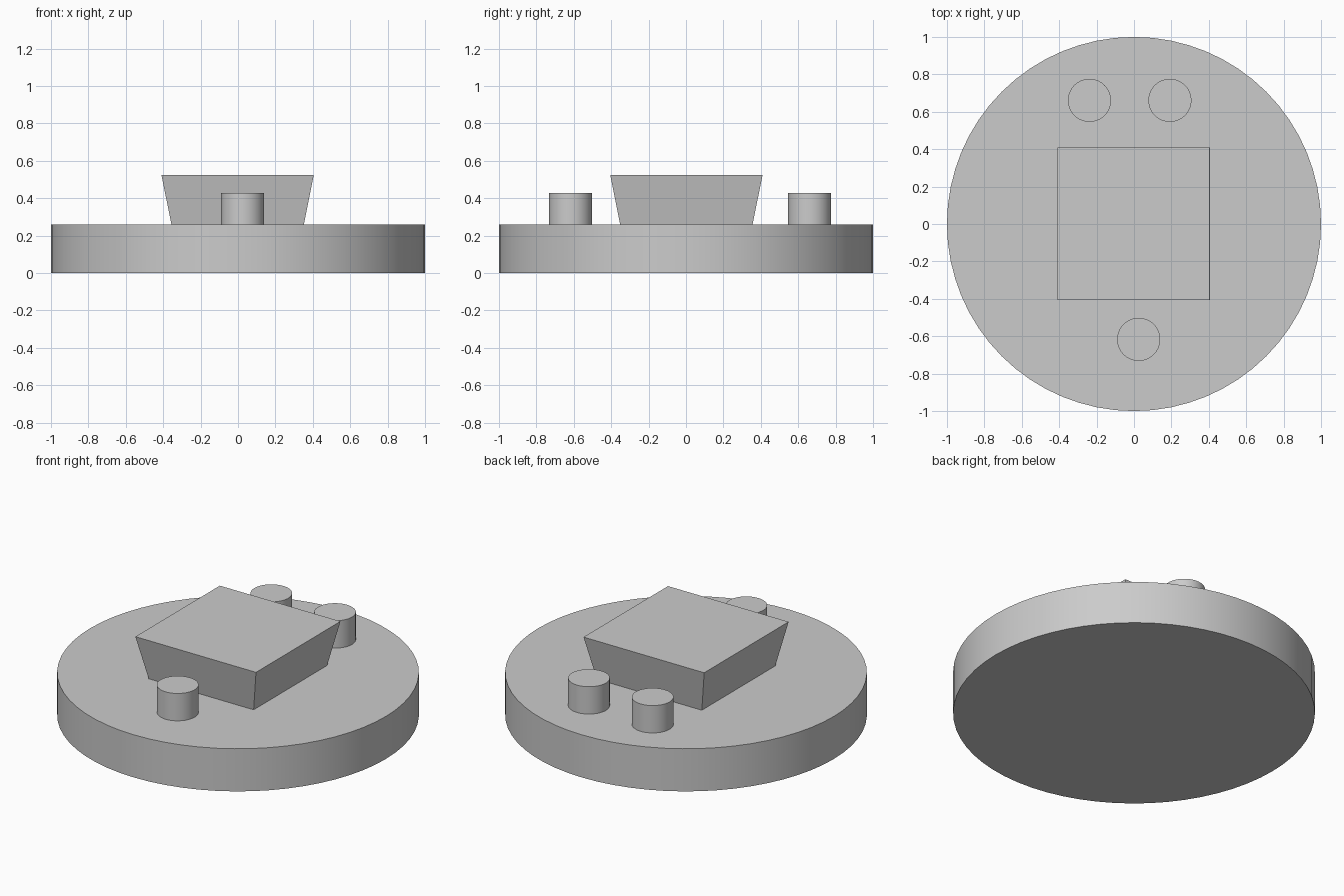
import bpy
import bmesh
import math

cube = bpy.data.objects.get("Cube")
if cube:
    bpy.data.objects.remove(cube, do_unlink=True)

# Single plain grey
grey = bpy.data.materials.new("plain grey")
grey.use_nodes = True
colour = (0.6, 0.6, 0.6, 1)
grey.diffuse_color = colour
grey.node_tree.nodes["Principled BSDF"].inputs["Base Color"].default_value = colour


def frustum(name, x, y, z0, z1, r0, r1, sides, turn=0.0, smooth=True):
    """Upright prism, cylinder or tapered block between two heights."""
    bpy.ops.mesh.primitive_cone_add(
        vertices=sides, radius1=r0, radius2=r1, depth=z1 - z0,
        location=(x, y, (z0 + z1) / 2))
    obj = bpy.context.object
    obj.name = name
    bm = bmesh.new()
    bm.from_mesh(obj.data)
    for v in bm.verts:
        a = math.atan2(v.co.y, v.co.x) + turn
        r = math.hypot(v.co.x, v.co.y)
        v.co.x, v.co.y = r * math.cos(a), r * math.sin(a)
    bm.to_mesh(obj.data)
    bm.free()
    obj.data.materials.append(grey)
    if smooth:
        bpy.ops.object.shade_smooth_by_angle(angle=math.radians(30))
    return obj


BASE_TOP = 0.26

# Round base
frustum("round_base", 0, 0, 0, BASE_TOP, 1.0, 1.0, 64)

# Square block, flaring upward
diag = math.sqrt(2)
frustum("flared_block", -0.002, 0.002, BASE_TOP, 0.523,
        0.354 * diag, 0.407 * diag, 4, math.pi / 4, smooth=False)

# Three pegs around the block
pegs = {"front_peg": (0.025, -0.617),
        "back_right_peg": (-0.238, 0.661),
        "back_left_peg": (0.192, 0.661)}
for name, (x, y) in pegs.items():
    frustum(name, x, y, BASE_TOP, 0.427, 0.115, 0.115, 64)
